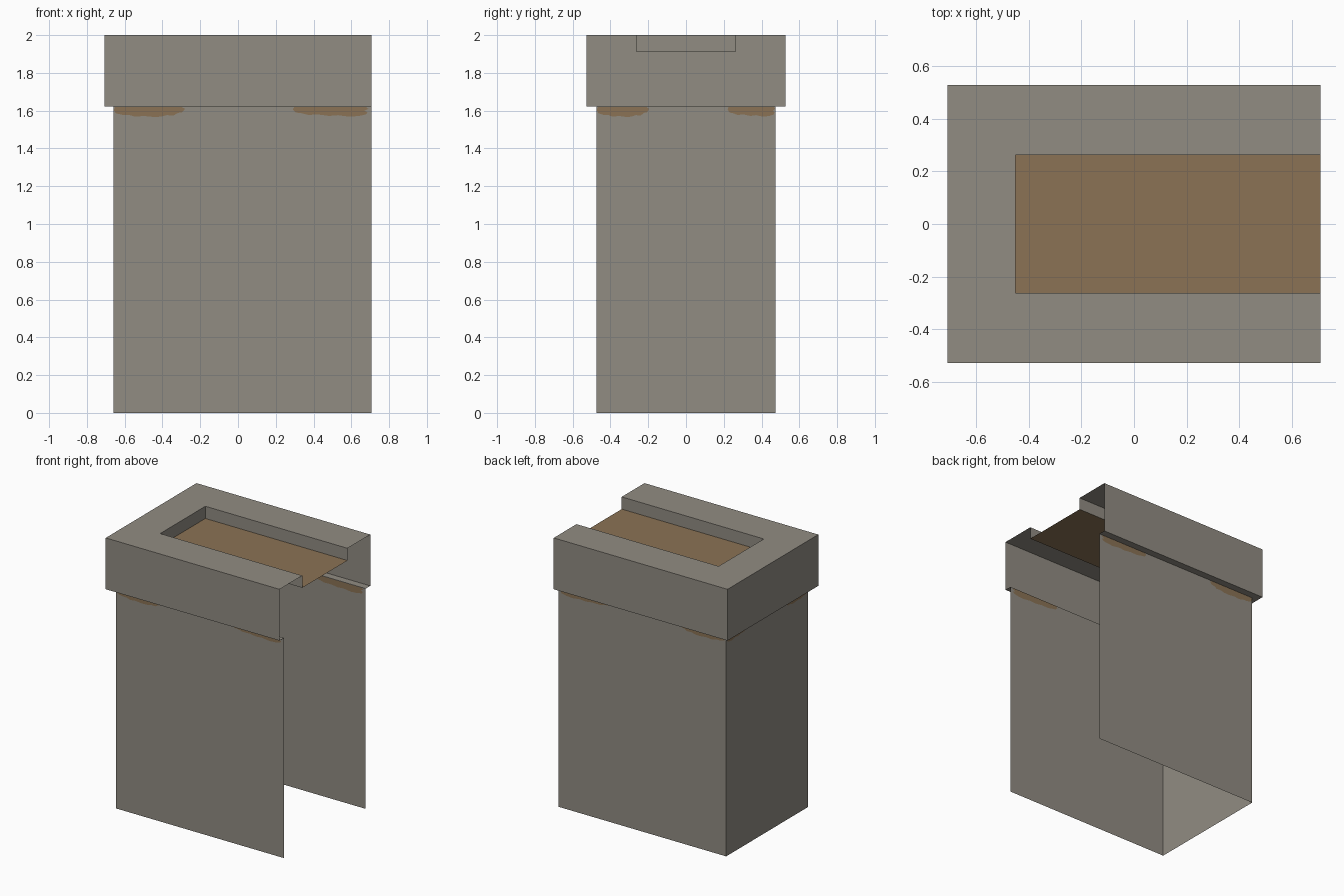
import bpy, bmesh
from mathutils import Vector

if "Cube" in bpy.data.objects:
    bpy.data.objects.remove(bpy.data.objects["Cube"])

# Main dimensions
X, Y = 0.708, 0.528            # cap half size
BX, BY = -0.66, 0.475          # body back wall x, side wall y
RX, RY = -0.45, 0.263          # recess back x, half width
ZL, ZF, ZT = 1.622, 1.91, 2.0  # ledge, recess floor, top


def material(name, rgb):
    m = bpy.data.materials.new(name)
    m.diffuse_color = (*rgb, 1)
    m.use_nodes = True
    m.node_tree.nodes["Principled BSDF"].inputs["Base Color"].default_value = m.diffuse_color
    return m


STONE = material("warm grey", (0.283, 0.262, 0.225))
BROWN = material("earth brown", (0.256, 0.171, 0.091))


def sheets(name, mat, faces):
    """Open surface from (points, facing direction) pairs."""
    bm = bmesh.new()
    for pts, facing in faces:
        f = bm.faces.new([bm.verts.new(p) for p in pts])
        f.normal_update()
        if f.normal.dot(Vector(facing)) < 0:
            f.normal_flip()
    bmesh.ops.remove_doubles(bm, verts=bm.verts, dist=1e-5)
    me = bpy.data.meshes.new(name)
    bm.to_mesh(me)
    bm.free()
    me.materials.append(mat)
    ob = bpy.data.objects.new(name, me)
    bpy.context.collection.objects.link(ob)
    return ob


def flat(x0, x1, y0, y1, z):
    return [(x0, y0, z), (x1, y0, z), (x1, y1, z), (x0, y1, z)]


def upright(a, b, z0, z1):
    return [(*a, z0), (*b, z0), (*b, z1), (*a, z1)]


def u_walls(x0, y, z0, z1, sign=1):
    """Three walls of a U open towards +x; sign -1 faces inwards."""
    return [(upright((x0, s * y), (X, s * y), z0, z1), (0, s * sign, 0)) for s in (-1, 1)] + \
           [(upright((x0, -y), (x0, y), z0, z1), (-sign, 0, 0))]


def u_band(x0, y0, x1, y1, z, up):
    """Flat U-shaped band between an outer and an inner U."""
    n = (0, 0, up)
    return [(flat(x1, X, y1, y0, z), n), (flat(x1, X, -y0, -y1, z), n),
            ([(x0, -y0, z), (x1, -y0, z), (x1, -y1, z), (x1, y1, z), (x1, y0, z), (x0, y0, z)], n)]


# Body: thin walls open at the right end and the bottom
sheets("body_walls", STONE, u_walls(BX, BY, 0, ZL))

# Cap: outer walls, overhang ledge, top rim and recess sides
sheets("cap", STONE, u_walls(-X, Y, ZL, ZT) + u_band(-X, Y, BX, BY, ZL, -1)
       + u_band(-X, Y, RX, RY, ZT, 1) + u_walls(RX, RY, ZF, ZT, -1))

# Brown recess floor
sheets("recess_floor", BROWN, [(flat(RX, X, -RY, RY, ZF), (0, 0, 1))])

# Ragged stains under the cap: (fraction along, depth below the ledge)
RAGGED = [(0, .018), (.03, .036), (.12, .044), (.22, .045), (.3, .054), (.42, .05), (.55, .055),
          (.66, .054), (.74, .046), (.84, .047), (.9, .034), (.96, .03), (1, .012), (.95, .002)]
RAGGED_2 = [(0, .015), (.04, .032), (.12, .036), (.2, .044), (.35, .043), (.48, .05), (.6, .046),
            (.75, .054), (.88, .05), (.97, .042), (.99, .03), (.95, .022), (1, .012), (.97, .002)]


def stain(name, place, a, b, profile, normal):
    line = [(0.02, .002)] + profile
    faces = []
    for s in (-1, 1):  # one thin plate on each side of the wall
        off = Vector(normal) * s * 0.002
        pts = [Vector((*place(a + (b - a) * t), ZL - d)) + off for t, d in line]
        faces.append((pts, Vector(normal) * s))
    sheets(name, BROWN, faces)


for s, side in ((-1, "front"), (1, "back")):
    for a, b, prof, end in ((-0.658, -0.28, RAGGED, "left"), (0.29, 0.69, RAGGED_2, "right")):
        stain(f"{side}_stain_{end}", lambda u, s=s: (u, s * BY), a, b, prof, (0, s, 0))
for a, b, prof, end in ((-0.472, -0.195, RAGGED, "near"), (0.22, 0.472, RAGGED_2, "far")):
    stain(f"end_stain_{end}", lambda u: (BX, u), a, b, prof, (-1, 0, 0))
